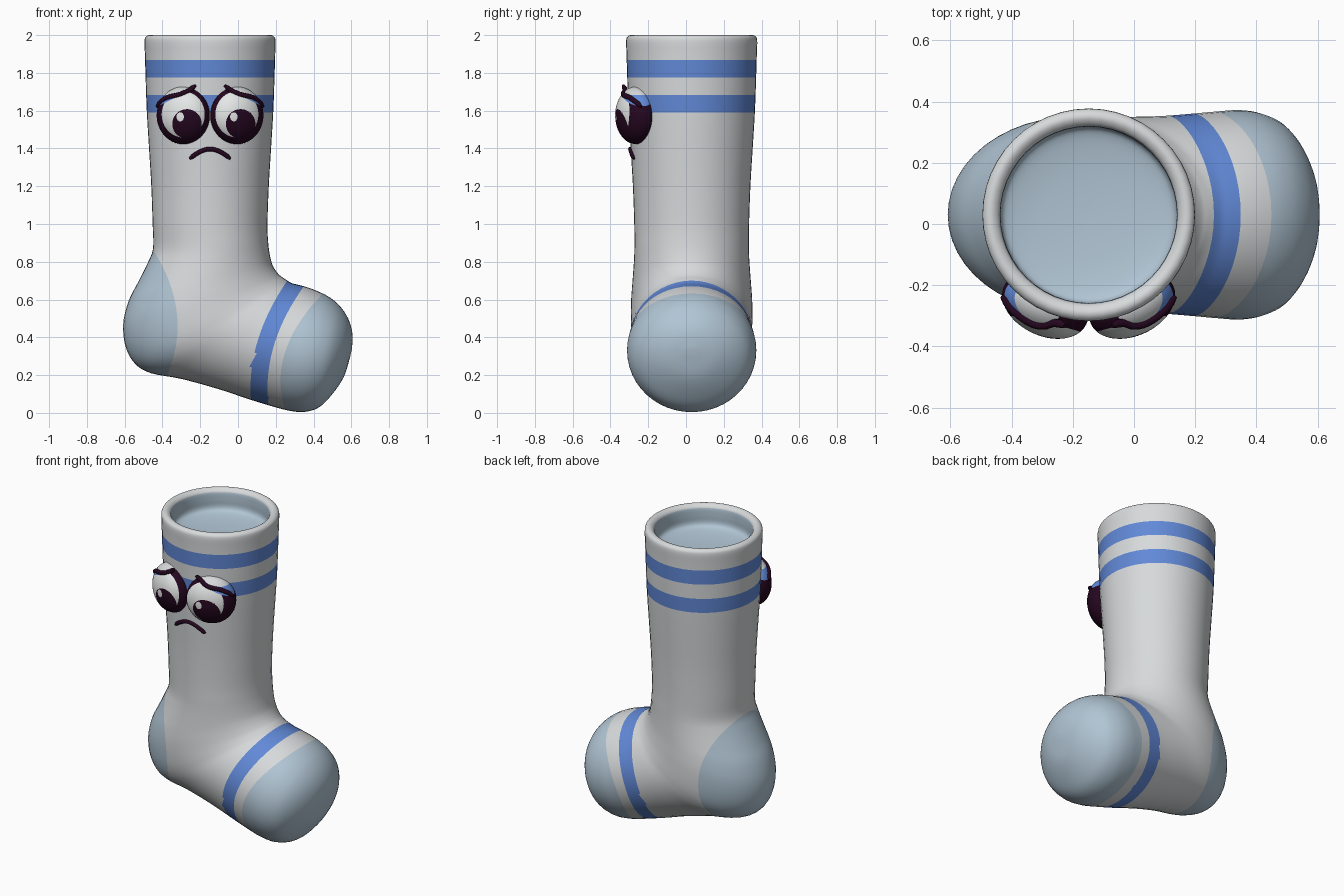
import bpy, bmesh, math
from mathutils import Vector, Matrix

if "Cube" in bpy.data.objects:
    bpy.data.objects.remove(bpy.data.objects["Cube"])

CX, CY = -0.148, 0.03          # axis of the leg
SEG, SUB = 48, 4


def material(name, rgb):
    m = bpy.data.materials.new(name)
    m.diffuse_color = (*rgb, 1)
    m.use_nodes = True
    m.node_tree.nodes["Principled BSDF"].inputs["Base Color"].default_value = m.diffuse_color
    return m


WHITE, PALE, BLUE, DARK, EYE = range(5)
MATS = [material("sock_white", (0.68, 0.70, 0.71)),
        material("pale_blue", (0.44, 0.56, 0.66)),
        material("stripe_blue", (0.12, 0.25, 0.68)),
        material("dark_plum", (0.018, 0.002, 0.014)),
        material("eye_white", (0.78, 0.80, 0.80))]


def finish(bm, name):
    """Turn a bmesh into a smooth shaded object."""
    bmesh.ops.recalc_face_normals(bm, faces=bm.faces)
    me = bpy.data.meshes.new(name)
    bm.to_mesh(me)
    bm.free()
    for m in MATS:
        me.materials.append(m)
    me.polygons.foreach_set("use_smooth", [True] * len(me.polygons))
    ob = bpy.data.objects.new(name, me)
    bpy.context.collection.objects.link(ob)
    return ob


def cut(bm, f):
    """Cut clean edges into the surface where f(point) changes sign."""
    new = []
    for e in list(bm.edges):
        a, b = e.verts
        fa, fb = f(a.co), f(b.co)
        if fa * fb < 0:
            t = fa / (fa - fb)
            if 0.001 < t < 0.999:
                new.append(bmesh.utils.edge_split(e, a, t)[1])
    if new:
        bmesh.ops.connect_verts(bm, verts=new)


def tube(name, pts, radius):
    """Round dark stroke with tapered ends."""
    cu = bpy.data.curves.new(name, "CURVE")
    cu.dimensions = "3D"
    cu.bevel_depth, cu.bevel_resolution, cu.use_fill_caps = radius, 2, True
    sp = cu.splines.new("POLY")
    sp.points.add(len(pts) - 1)
    for i, (p, q) in enumerate(zip(sp.points, pts)):
        p.co = (*q, 1)
        p.radius = 0.55 if i in (0, len(pts) - 1) else 1
    cu.materials.append(MATS[DARK])
    ob = bpy.data.objects.new(name, cu)
    bpy.context.collection.objects.link(ob)
    return ob


# --- Sock: one loft from the inner floor, over the rim, down the leg to the toe
def leg(z, r):
    return (CX - r, z, CX + r, z, r)


inside = [leg(1.835, 0.02), leg(1.838, 0.10), leg(1.846, 0.19), leg(1.862, 0.265),
          leg(1.885, 0.287), leg(1.93, 0.288), leg(1.972, 0.290)]
outside = [leg(1.990, 0.299), leg(2.0, 0.318), leg(1.994, 0.337), leg(1.972, 0.347),
           leg(1.9, 0.345), leg(1.8, 0.342), leg(1.6, 0.335), leg(1.4, 0.323),
           leg(1.2, 0.311), leg(1.0, 0.304),
           # ankle and heel: back point, front point, half width
           (-0.45, 0.87, 0.160, 0.90, 0.303), (-0.48, 0.79, 0.168, 0.84, 0.305),
           (-0.53, 0.69, 0.180, 0.79, 0.310), (-0.58, 0.59, 0.195, 0.76, 0.315),
           (-0.608, 0.47, 0.210, 0.74, 0.320), (-0.595, 0.35, 0.225, 0.725, 0.322),
           (-0.545, 0.26, 0.240, 0.715, 0.322), (-0.46, 0.21, 0.255, 0.705, 0.320),
           # instep and toe
           (-0.30, 0.18, 0.270, 0.695, 0.320), (-0.10, 0.125, 0.290, 0.685, 0.323),
           (0.05, 0.075, 0.320, 0.678, 0.330), (0.18, 0.035, 0.370, 0.664, 0.338),
           (0.27, 0.012, 0.425, 0.643, 0.342), (0.35, 0.005, 0.485, 0.612, 0.330),
           (0.43, 0.03, 0.540, 0.565, 0.295), (0.50, 0.10, 0.583, 0.500, 0.225),
           (0.56, 0.19, 0.605, 0.425, 0.13), (0.592, 0.29, 0.604, 0.340, 0.03)]
rings = [Vector(r) for r in inside + outside]

bm = bmesh.new()
loops = []
for i in range(len(rings) - 1):
    p0, p1, p2 = rings[max(i - 1, 0)], rings[i], rings[i + 1]
    p3 = rings[min(i + 2, len(rings) - 1)]
    for s in range(SUB + (i == len(rings) - 2)):
        t = s / SUB
        ax, az, bx, bz, w = 0.5 * (2 * p1 + (p2 - p0) * t
                                   + (2 * p0 - 5 * p1 + 4 * p2 - p3) * t * t
                                   + (3 * p1 - p0 - 3 * p2 + p3) * t ** 3)
        loop = []
        for k in range(SEG):
            a = 2 * math.pi * k / SEG
            c = 0.5 + 0.5 * math.cos(a)
            loop.append(bm.verts.new((ax + (bx - ax) * c, CY + w * math.sin(a),
                                      az + (bz - az) * c)))
        loops.append(loop)
for n, (l0, l1) in enumerate(zip(loops, loops[1:])):
    for k in range(SEG):
        j = (k + 1) % SEG
        fc = bm.faces.new((l0[k], l0[j], l1[j], l1[k]))
        fc.material_index = PALE if n < len(inside) * SUB - 3 else WHITE
bm.faces.new(loops[0]).material_index = PALE
bm.faces.new(loops[-1])

# Stripe, toe cap and heel borders
LEVELS = (1.59, 1.682, 1.776, 1.868)


def stripe_a(p): return p.x - 0.066 - 0.60 * (p.z - 0.13) ** 2 if p.z < 1 else -1
def stripe_b(p): return p.x - 0.156 - 0.66 * (p.z - 0.13) ** 2 if p.z < 1 else -1
def toe_cap(p): return p.x - 0.225 - 1.05 * (p.z - 0.17) ** 2 if p.z < 1 else -1
def heel_cap(p): return p.x + 0.32 + 0.80 * (p.z - 0.46) ** 2 if p.z < 1 else 1


def leg_colour(z):
    return BLUE if LEVELS[0] < z < LEVELS[1] or LEVELS[2] < z < LEVELS[3] else WHITE


for f in (stripe_a, stripe_b, toe_cap, heel_cap):
    cut(bm, f)
for h in LEVELS:
    cut(bm, lambda p: p.z - h)
for fc in bm.faces:
    if fc.material_index == PALE:
        continue
    c = fc.calc_center_median()
    if toe_cap(c) > 0 or heel_cap(c) < 0:
        fc.material_index = PALE
    elif stripe_a(c) > 0 > stripe_b(c):
        fc.material_index = BLUE
    else:
        fc.material_index = leg_colour(c.z)
finish(bm, "sock")

# --- Eyes: flattened balls with dark rims, pupils, and lids that match the sock
EZ, EY, TURN = 1.575, -0.265, math.radians(25)
for side, label in ((-1, "left"), (1, "right")):
    ex = CX + side * 0.142
    place = Matrix.Translation((ex, EY, EZ)) @ Matrix.Rotation(side * TURN, 4, "Z")
    radii = Vector((0.148, 0.10, 0.152))
    bm = bmesh.new()
    bmesh.ops.create_uvsphere(bm, u_segments=72, v_segments=48, radius=1,
                              matrix=place @ Matrix.Diagonal((*radii, 1)))
    px = ex + 0.02

    def brow(p): return (p.z - EZ) - 0.115 + 0.50 * side * (p.x - ex)
    def white(p): return math.hypot((p.x - ex) / 0.114, (p.z - EZ - 0.005) / 0.122) - 1
    def pupil(p): return math.hypot(p.x - px, p.z - EZ + 0.045) - 0.078
    def glint(p): return math.hypot((p.x - px + 0.036) / 0.02, (p.z - EZ + 0.008) / 0.025) - 1

    for f in (brow, white, pupil, glint):
        cut(bm, f)
    for h in LEVELS[:2]:
        cut(bm, lambda p: p.z - h)
    inv = place.inverted()
    for fc in bm.faces:
        c = fc.calc_center_median()
        front = (inv @ c).y < 0
        if brow(c) > 0:
            fc.material_index = leg_colour(c.z)
        elif not front or white(c) > 0:
            fc.material_index = DARK
        elif glint(c) < 0:
            fc.material_index = EYE
        else:
            fc.material_index = DARK if pupil(c) < 0 else EYE
    finish(bm, label + "_eye")

    # Slanted brow stroke lying on the lid edge
    pts = []
    for i in range(13):
        u = -0.138 + 0.225 * i / 12                 # outer to inner
        v = 0.115 + 0.50 * u + 0.012 * math.sin(i / 12 * math.pi * 2)
        d = max(0.12, 1 - (u / radii.x) ** 2 - (v / radii.z) ** 2)
        pts.append(place @ Vector((-side * u, -radii.y * math.sqrt(d), v)))
    tube(label + "_brow", pts, 0.014)

# --- Mouth: a frown hugging the leg
pts = []
for i in range(15):
    u = -1 + 2 * i / 14
    x = 0.108 * u
    pts.append((CX + x, CY - math.sqrt(0.325 ** 2 - x * x), 1.397 - 0.052 * abs(u) ** 1.8))
tube("mouth", pts, 0.012)
